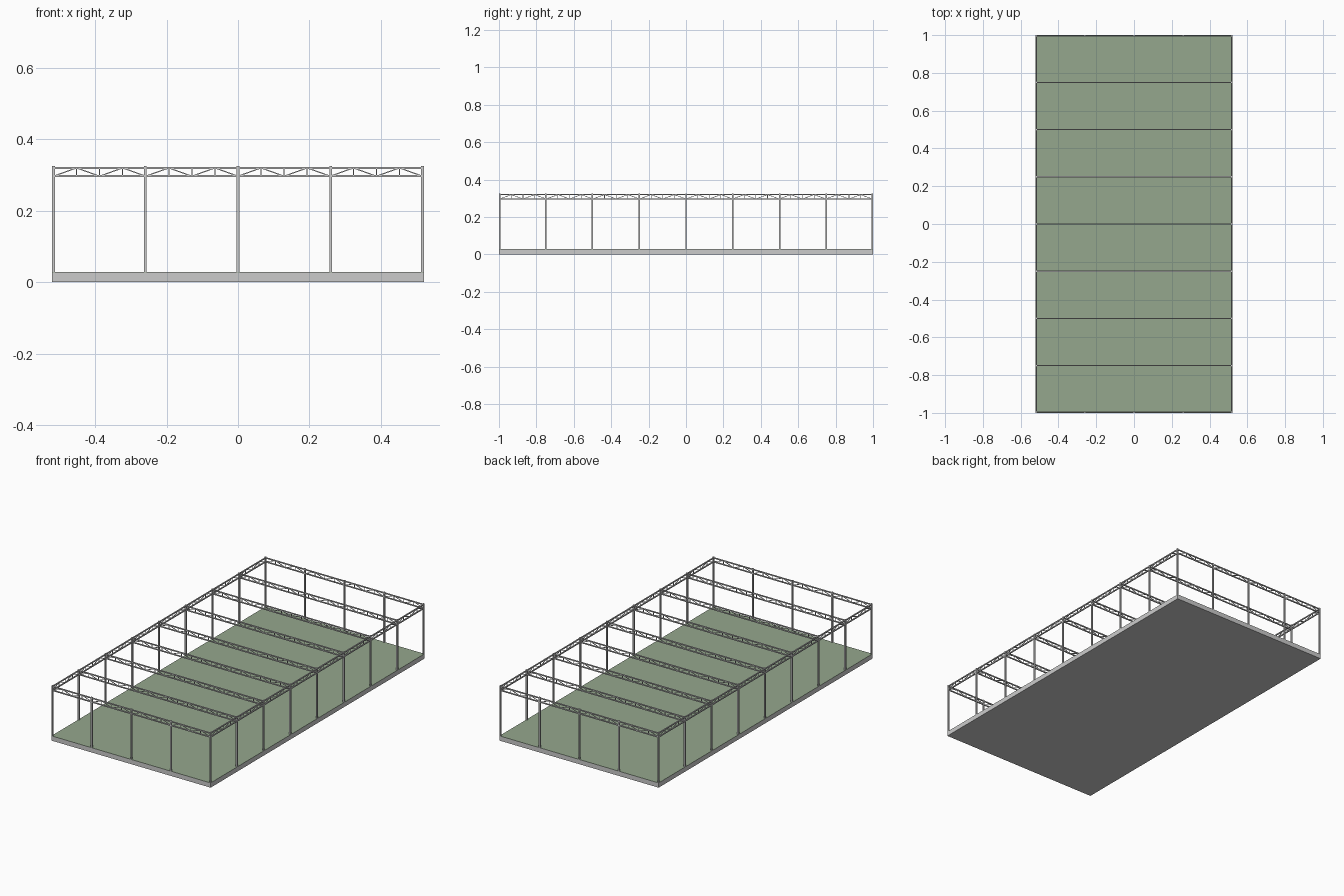
import bpy, bmesh
from mathutils import Vector, Matrix

if "Cube" in bpy.data.objects:
    bpy.data.objects.remove(bpy.data.objects["Cube"])

HX, HY = 0.521, 1.0          # slab half sizes
CX, CY = 0.517, 0.996        # frame centre lines
FLOOR, LOW, HIGH, TOP = 0.028, 0.297, 0.320, 0.326


def bar(bm, a, b, w, d=None):
    """Rectangular bar from a to b, w wide and d deep."""
    a, b = Vector(a), Vector(b)
    rot = (b - a).to_track_quat('Z', 'Y').to_matrix().to_4x4()
    size = Matrix.Diagonal((w, d or w, (b - a).length, 1))
    bmesh.ops.create_cube(bm, size=1, matrix=Matrix.Translation((a + b) / 2) @ rot @ size)


def finish(bm, name, color=None):
    mesh = bpy.data.meshes.new(name)
    bm.to_mesh(mesh)
    bm.free()
    ob = bpy.data.objects.new(name, mesh)
    bpy.context.collection.objects.link(ob)
    if color:
        mat = bpy.data.materials.new(name + "_paint")
        mat.diffuse_color = color
        mat.use_nodes = True
        mat.node_tree.nodes["Principled BSDF"].inputs["Base Color"].default_value = mat.diffuse_color
        mesh.materials.append(mat)
    return ob


def truss(name, start, end, panels):
    """Flat truss between two plan points: chords, posts and zigzag web."""
    bm = bmesh.new()
    start, end = Vector(start), Vector(end)

    def node(i, z):
        p = start.lerp(end, i / panels)
        return (p.x, p.y, z)

    for z in (LOW, HIGH):
        bar(bm, node(0, z), node(panels, z), 0.006)
    for i in range(panels):
        za, zb = (LOW, HIGH) if i % 2 == 0 else (HIGH, LOW)
        bar(bm, node(i, za), node(i + 1, zb), 0.003)
        if i:
            bar(bm, node(i, LOW), node(i, HIGH), 0.003)
    return finish(bm, name)


# Concrete slab
bm = bmesh.new()
bar(bm, (0, 0, 0), (0, 0, FLOOR - 0.001), 2 * HX, 2 * HY)
slab = finish(bm, "base_slab")
slab.dimensions = (2 * HX, 2 * HY, FLOOR - 0.001)

# Green floor surface
bm = bmesh.new()
bmesh.ops.create_cube(bm, size=1, matrix=Matrix.Translation((0, 0, FLOOR - 0.0005))
                      @ Matrix.Diagonal((2 * HX, 2 * HY, 0.001, 1)))
finish(bm, "floor_surface", (0.30, 0.39, 0.27, 1))

# Bay lines, with the outermost ones pulled in flush with the slab edge
xs = [-CX, -0.26, 0, 0.26, CX]
ys = [-CY] + [i * 0.25 for i in range(-3, 4)] + [CY]

# Perimeter columns
spots = {(x, y) for x in (-CX, CX) for y in ys} | {(x, y) for x in xs for y in (-CY, CY)}
for x, y in sorted(spots):
    bm = bmesh.new()
    bar(bm, (x, y, FLOOR), (x, y, TOP), 0.008)
    finish(bm, "column")

# Roof trusses across the hall and edge trusses along both sides
for y in ys:
    truss("cross_truss", (-CX, y), (CX, y), 16)
for x in (-CX, CX):
    truss("side_truss", (x, -CY), (x, CY), 32)
